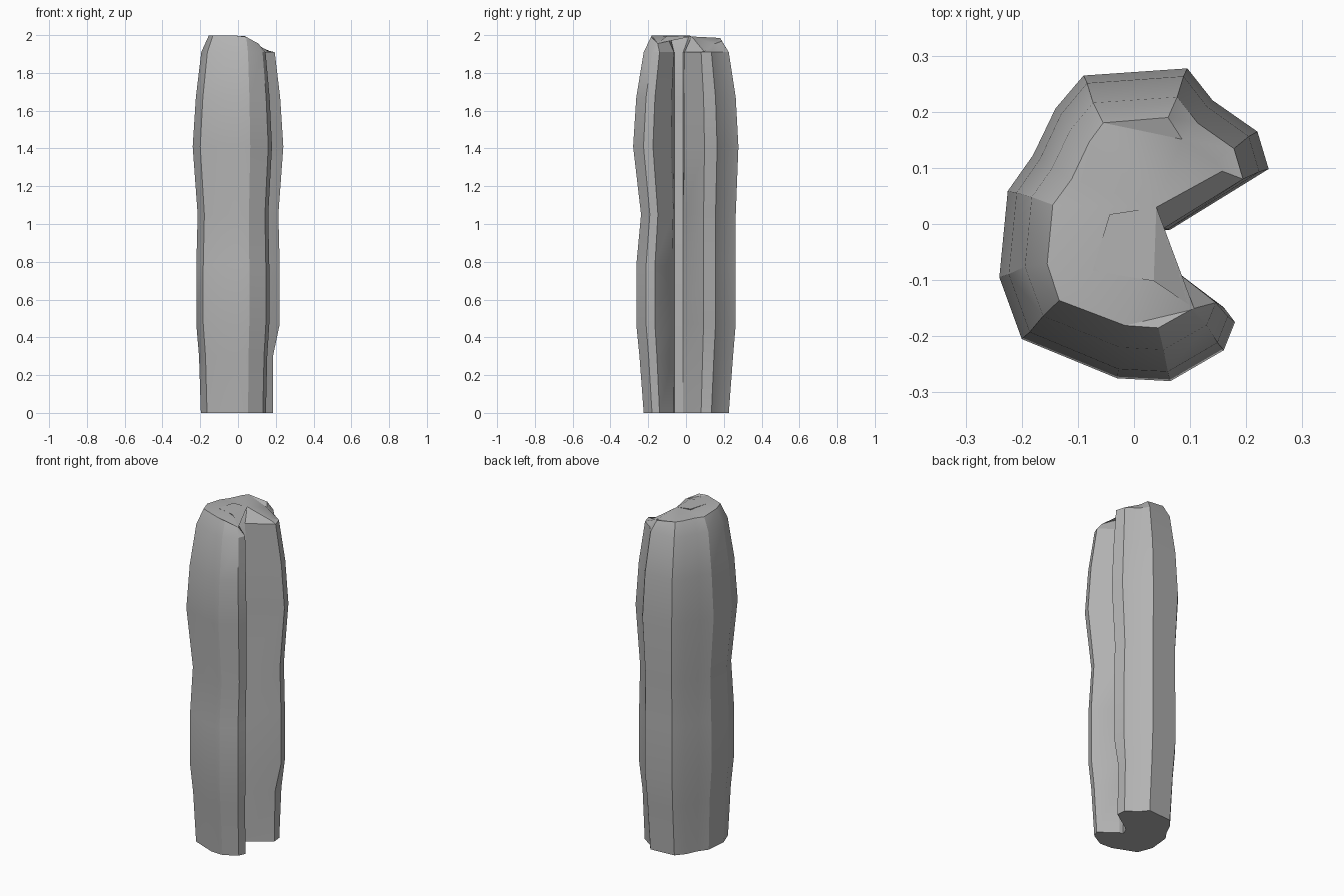
import bpy, bmesh, math
from mathutils import Vector

cube = bpy.data.objects.get("Cube")
if cube:
    bpy.data.objects.remove(cube)

# Widest outline, counter-clockwise from the notch's back lip to its front lip
OUTLINE = [(0.065, -0.01), (0.24, 0.10), (0.22, 0.168), (0.14, 0.225),
           (0.095, 0.283), (-0.09, 0.27), (-0.14, 0.21), (-0.18, 0.125),
           (-0.225, 0.06), (-0.24, -0.095), (-0.20, -0.205), (-0.03, -0.275),
           (0.065, -0.28), (0.16, -0.225), (0.18, -0.175), (0.06, -0.08)]

# Height, x scale, front scale, back scale, notch floor x
LEVELS = [(0.0, 0.82, 0.80, 0.80, 0.045), (0.30, 0.86, 0.88, 0.88, 0.045),
          (0.47, 0.92, 0.94, 0.93, 0.045), (0.78, 0.92, 0.94, 0.93, 0.04),
          (1.05, 0.89, 0.85, 0.93, 0.025), (1.41, 1.0, 1.0, 0.98, 0.0),
          (1.67, 0.93, 0.94, 0.93, -0.01), (1.91, 0.81, 0.80, 0.80, -0.02)]


def section(z, sx, front, back, floor_x):
    pts = [Vector((x * sx, y * (back if y > 0 else front), z)) for x, y in OUTLINE]
    # Notch floor, running from the front lip to the back lip
    pts.append(Vector((floor_x - 0.02, -0.062, z)))
    pts.append(Vector((floor_x, -0.015, z)))
    return pts


def inset(pts, depth):
    """Move each corner inward to make the worn shoulder of the top."""
    out = []
    for i, p in enumerate(pts):
        a = (p - pts[i - 1]).normalized()
        b = (pts[(i + 1) % len(pts)] - p).normalized()
        t = (a + b).normalized()
        q = p + Vector((-t.y, t.x, 0)) * depth
        top = 1.998 if q.y < 0.03 else 1.985
        q.z = top - max(0, q.x - 0.03) * 0.55
        out.append(q)
    return out


rings = [section(*level) for level in LEVELS]
# The back lobe is undercut near the ground
for p in rings[1][1:3] + rings[0][1:3]:
    p.x = min(p.x, 0.185)
rings.append(inset(rings[-1], 0.04))

# Loft the rock through all sections and close its ends
bm = bmesh.new()
loops = [[bm.verts.new(p) for p in ring] for ring in rings]
count = len(loops[0])
for low, high in zip(loops, loops[1:]):
    for i in range(count):
        j = (i + 1) % count
        bm.faces.new((low[i], low[j], high[j], high[i]))
caps = [bm.faces.new(loops[-1]), bm.faces.new(list(reversed(loops[0])))]
bmesh.ops.triangulate(bm, faces=caps)
bmesh.ops.recalc_face_normals(bm, faces=bm.faces)

mesh = bpy.data.meshes.new("rock_pillar")
bm.to_mesh(mesh)
bm.free()
rock = bpy.data.objects.new("rock_pillar", mesh)
bpy.context.collection.objects.link(rock)

# Plain stone colour
stone = bpy.data.materials.new("grey_stone")
stone.use_nodes = True
colour = (0.45, 0.45, 0.45, 1)
stone.diffuse_color = colour
stone.node_tree.nodes["Principled BSDF"].inputs["Base Color"].default_value = colour
mesh.materials.append(stone)

bpy.ops.object.select_all(action="DESELECT")
rock.select_set(True)
bpy.context.view_layer.objects.active = rock
bpy.ops.object.shade_smooth_by_angle(angle=math.radians(25))
